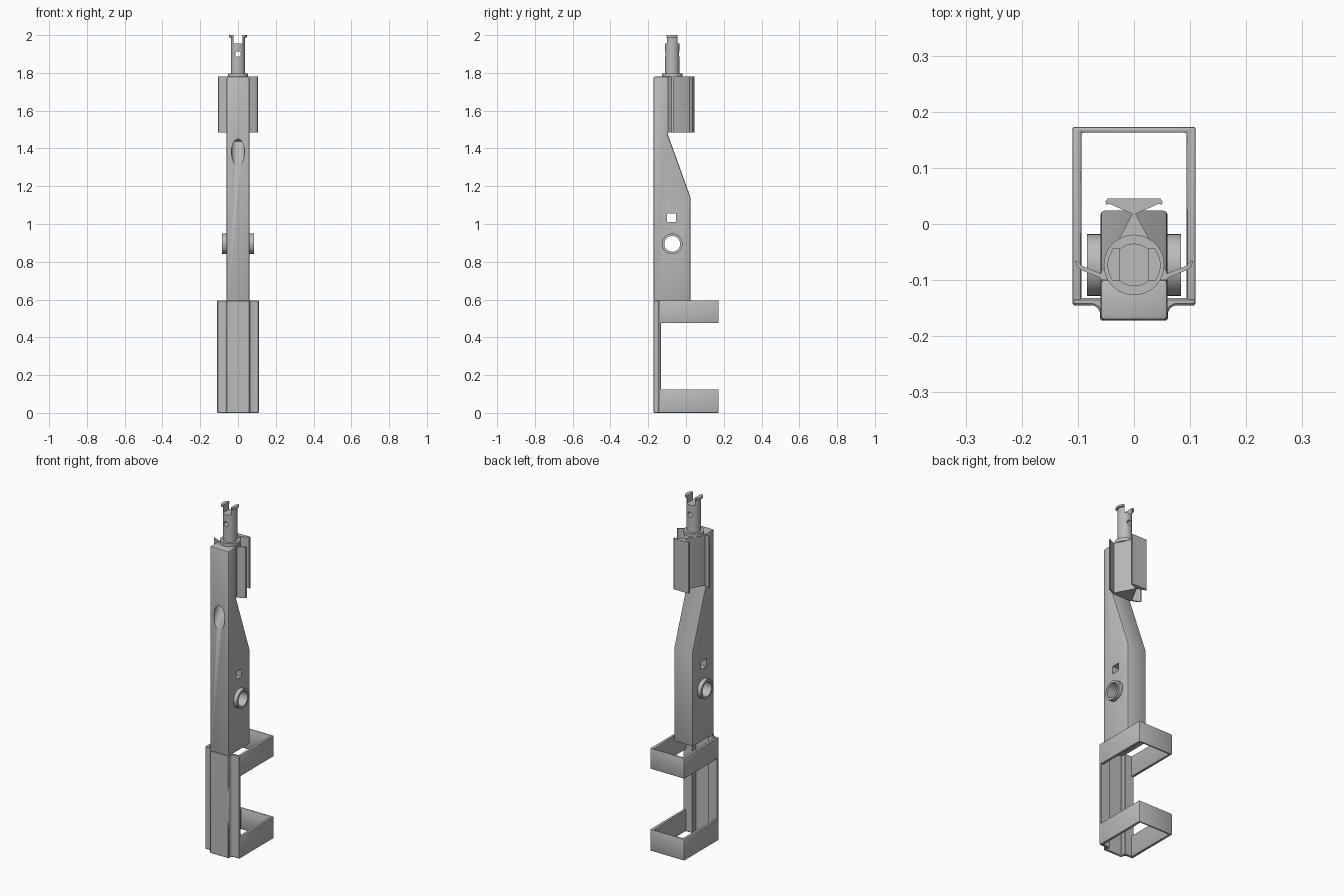
import bpy, bmesh, math
from mathutils import Vector

cube = bpy.data.objects.get("Cube")
if cube:
    bpy.data.objects.remove(cube, do_unlink=True)

grey = bpy.data.materials.new("plain_grey")
grey.use_nodes = True
grey.diffuse_color = (0.5, 0.5, 0.5, 1)
grey.node_tree.nodes["Principled BSDF"].inputs["Base Color"].default_value = (0.5, 0.5, 0.5, 1)


def activate(ob):
    bpy.ops.object.select_all(action="DESELECT")
    ob.select_set(True)
    bpy.context.view_layer.objects.active = ob


def finish(name, bm):
    bmesh.ops.recalc_face_normals(bm, faces=bm.faces)
    mesh = bpy.data.meshes.new(name)
    bm.to_mesh(mesh)
    bm.free()
    ob = bpy.data.objects.new(name, mesh)
    bpy.context.collection.objects.link(ob)
    mesh.materials.append(grey)
    return ob


def prism(name, pts, start, end, axis="Z"):
    """Extrude a flat outline along Z (x, y points) or X (y, z points)."""
    bm = bmesh.new()
    place = (lambda a, b: (a, b, start)) if axis == "Z" else (lambda a, b: (start, a, b))
    face = bm.faces.new([bm.verts.new(place(a, b)) for a, b in pts])
    ext = bmesh.ops.extrude_face_region(bm, geom=[face])
    step = Vector((0, 0, end - start)) if axis == "Z" else Vector((end - start, 0, 0))
    bmesh.ops.translate(bm, vec=step, verts=[g for g in ext["geom"] if isinstance(g, bmesh.types.BMVert)])
    return finish(name, bm)


def box(name, x, y, z):
    return prism(name, [(x[0], y[0]), (x[1], y[0]), (x[1], y[1]), (x[0], y[1])], *z)


def cylinder(name, r, a, b, sides=40):
    a, b = Vector(a), Vector(b)
    bm = bmesh.new()
    bmesh.ops.create_cone(bm, cap_ends=True, segments=sides, radius1=r, radius2=r, depth=(b - a).length)
    bm.transform((b - a).to_track_quat("Z", "Y").to_matrix().to_4x4())
    bmesh.ops.translate(bm, vec=(a + b) / 2, verts=bm.verts)
    return finish(name, bm)


def cut(ob, *cutters):
    for c in cutters:
        c.hide_render = True
        mod = ob.modifiers.new("cut", "BOOLEAN")
        mod.operation, mod.solver, mod.object = "DIFFERENCE", "EXACT", c
        activate(ob)
        bpy.ops.object.modifier_apply(modifier=mod.name)
        bpy.data.objects.remove(c, do_unlink=True)


def bevel(ob, width, segments=2):
    mod = ob.modifiers.new("bevel", "BEVEL")
    mod.width, mod.segments, mod.limit_method = width, segments, "ANGLE"
    activate(ob)
    bpy.ops.object.modifier_apply(modifier=mod.name)


def smooth(ob):
    activate(ob)
    bpy.ops.object.shade_smooth_by_angle(angle=math.radians(35))


def mirrored(half):
    return half + [(-x, y) for x, y in reversed(half) if x != 0]


AXIS_Y = -0.073
BOSS_Z = 0.895

# Tapered main body with oblique port, boss bore and square window
body = prism("body", [(-0.172, 0.59), (0.024, 0.59), (0.024, 1.14), (-0.098, 1.48),
                      (-0.098, 1.78), (-0.172, 1.78)], -0.06, 0.06, "X")
bevel(body, 0.008)
port_dir = Vector((0, 0.5, 0.866))
port_mid = Vector((0, -0.172, 1.38))
cut(body,
    cylinder("port_cutter", 0.035, port_mid - port_dir * 0.2, port_mid + port_dir * 0.085),
    cylinder("bore_cutter", 0.042, (-0.2, AXIS_Y, BOSS_Z), (0.2, AXIS_Y, BOSS_Z)),
    box("window_cutter", (-0.2, 0.2), (-0.1, -0.054), (1.01, 1.055)))
smooth(body)

# Hollow boss through both sides
boss = cylinder("side_boss", 0.055, (-0.084, AXIS_Y, BOSS_Z), (0.084, AXIS_Y, BOSS_Z))
cut(boss, cylinder("boss_cutter", 0.042, (-0.2, AXIS_Y, BOSS_Z), (0.2, AXIS_Y, BOSS_Z)))
smooth(boss)

# Bent sheet channel at the bottom
outer = [(0.06, -0.172), (0.061, -0.157), (0.065, -0.149), (0.073, -0.145), (0.11, -0.145)]
inner = [(0.11, -0.132), (0.05, -0.132), (0.05, -0.16)]
channel = prism("lower_channel", mirrored(outer + inner), 0, 0.595)
bevel(channel, 0.003, 1)
smooth(channel)

# Two rectangular loops reaching back
for name, z0, z1 in (("lower_loop", 0, 0.125), ("upper_loop", 0.475, 0.595)):
    loop = prism(name, mirrored([(0.11, -0.14), (0.11, 0.173)]), z0, z1)
    cut(loop, box("loop_cutter", (-0.094, 0.094), (-0.3, 0.163), (z0 - 0.1, z1 + 0.1)))
    bevel(loop, 0.004)
    smooth(loop)

# Hourglass clip with flared back lips
half_clip = [(0.06, -0.1), (0.058, -0.085), (0.003, 0.018), (0.044, 0.036),
             (0.049, 0.034), (0.051, 0.04), (0.047, 0.045)]
clip = prism("rear_clip", mirrored(half_clip), 1.485, 1.78)
smooth(clip)

# Thin side fins with hooked ends
for side, name in ((1, "left_fin"), (-1, "right_fin")):
    fin = [(0.055, -0.098), (0.092, -0.083), (0.102, -0.076), (0.105, -0.066),
           (0.1, -0.067), (0.094, -0.074), (0.055, -0.09)]
    prism(name, [(side * x, y) for x, y in fin], 1.485, 1.78)

# Collar and forked tip post
collar = cylinder("collar", 0.054, (0, AXIS_Y, 1.778), (0, AXIS_Y, 1.797))
smooth(collar)
post = cylinder("tip_post", 0.038, (0, AXIS_Y, 1.79), (0, AXIS_Y, 1.955))
cut(post, cylinder("cross_hole_cutter", 0.015, (0, -0.3, 1.9), (0, 0.2, 1.9), 16))
smooth(post)
prongs = cylinder("fork_prongs", 0.038, (0, AXIS_Y, 1.95), (0, AXIS_Y, 2))
cut(prongs,
    box("slot_cutter", (-0.025, 0.025), (-0.3, 0.2), (1.9, 2.1)),
    box("front_trim_cutter", (-0.1, 0.1), (-0.3, AXIS_Y - 0.029), (1.9, 2.1)),
    box("back_trim_cutter", (-0.1, 0.1), (AXIS_Y + 0.029, 0.2), (1.9, 2.1)))
smooth(prongs)

# Flared lips at the prong ends
for side, name in ((1, "left_lip"), (-1, "right_lip")):
    lip = [(0.025, -0.029), (0.038, -0.029), (0.046, -0.012), (0.048, 0),
           (0.046, 0.012), (0.038, 0.029), (0.025, 0.029)]
    prism(name, [(side * x, AXIS_Y + y) for x, y in lip], 1.988, 2)
